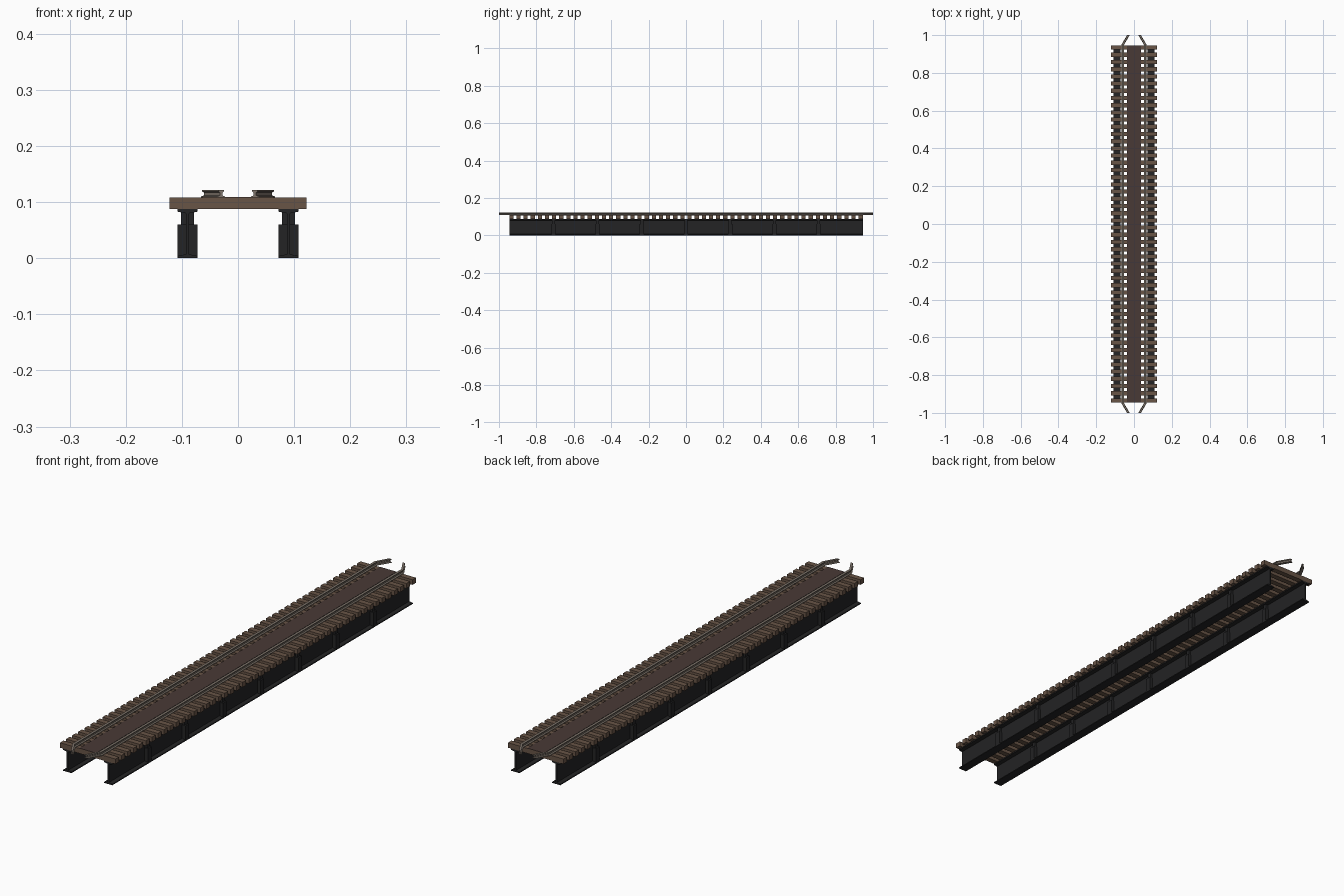
import bpy, bmesh
from mathutils import Vector

if "Cube" in bpy.data.objects:
    bpy.data.objects.remove(bpy.data.objects["Cube"])

def mat(name, c):
    m = bpy.data.materials.new(name)
    m.diffuse_color = (*c, 1)
    m.use_nodes = True
    m.node_tree.nodes["Principled BSDF"].inputs["Base Color"].default_value = m.diffuse_color
    return m

black = mat("black_steel", (0.017, 0.017, 0.018))
timber = mat("brown_timber", (0.14, 0.09, 0.062))
plank = mat("dark_walkway", (0.066, 0.042, 0.037))
rail = mat("rail_steel", (0.21, 0.175, 0.145))

def finish(name, bm, m):
    bmesh.ops.recalc_face_normals(bm, faces=bm.faces)
    me = bpy.data.meshes.new(name)
    bm.to_mesh(me); bm.free()
    me.materials.append(m)
    o = bpy.data.objects.new(name, me)
    bpy.context.collection.objects.link(o)
    return o

def box(bm, x0, x1, y0, y1, z0, z1):
    vs = bmesh.ops.create_cube(bm, size=1)["verts"]
    for v in vs:
        v.co = Vector(((x0+x1)/2 + v.co.x*(x1-x0), (y0+y1)/2 + v.co.y*(y1-y0), (z0+z1)/2 + v.co.z*(z1-z0)))

def sweep(name, half, path, cx, m):
    """Sweep a symmetric half profile (offset, z) along y path of (x, y)."""
    prof = half + [(-a, z) for a, z in reversed(half)]
    bm = bmesh.new()
    rings = [[bm.verts.new((cx + x + a, y, z)) for a, z in prof] for x, y in path]
    n = len(prof)
    for r, s in zip(rings, rings[1:]):
        for i in range(n):
            bm.faces.new((r[i], r[(i+1) % n], s[(i+1) % n], s[i]))
    bm.faces.new(rings[0]); bm.faces.new(rings[-1])
    return finish(name, bm, m)

L = 0.945
ibeam = [(0.018, 0), (0.018, 0.004), (0.003, 0.007), (0.003, 0.08), (0.018, 0.083), (0.018, 0.088)]
rail_half = [(0.007, 0.108), (0.007, 0.110), (0.002, 0.112), (0.002, 0.117), (0.005, 0.119), (0.005, 0.122)]
for s, side in ((-1, "left"), (1, "right")):
    # plate girder and its stiffeners
    sweep(side + "_girder", ibeam, [(0, -L), (0, L)], s*0.09, black)
    bm = bmesh.new()
    for i in range(-3, 4):
        y = i*0.2363
        box(bm, s*0.09-0.0178, s*0.09+0.0178, y-0.011, y+0.011, 0.003, 0.06)
        box(bm, s*0.09-0.012, s*0.09+0.012, y-0.008, y+0.008, 0.06, 0.085)
    finish(side + "_stiffeners", bm, black)
    # guard rail with ends bent inward
    k = -s*0.029
    sweep(side + "_rail", rail_half, [(k, -1), (0, -0.95), (0, 0.95), (k, 1)], s*0.059, rail)

# sleepers
bm = bmesh.new()
N = 50
for i in range(N):
    y = -0.934 + i*1.868/(N-1)
    box(bm, -0.122, 0.122, y-0.011, y+0.011, 0.088, 0.108)
finish("sleepers", bm, timber)

# central walkway
bm = bmesh.new()
box(bm, -0.037, 0.037, -L, L, 0.107, 0.109)
finish("walkway", bm, plank)
